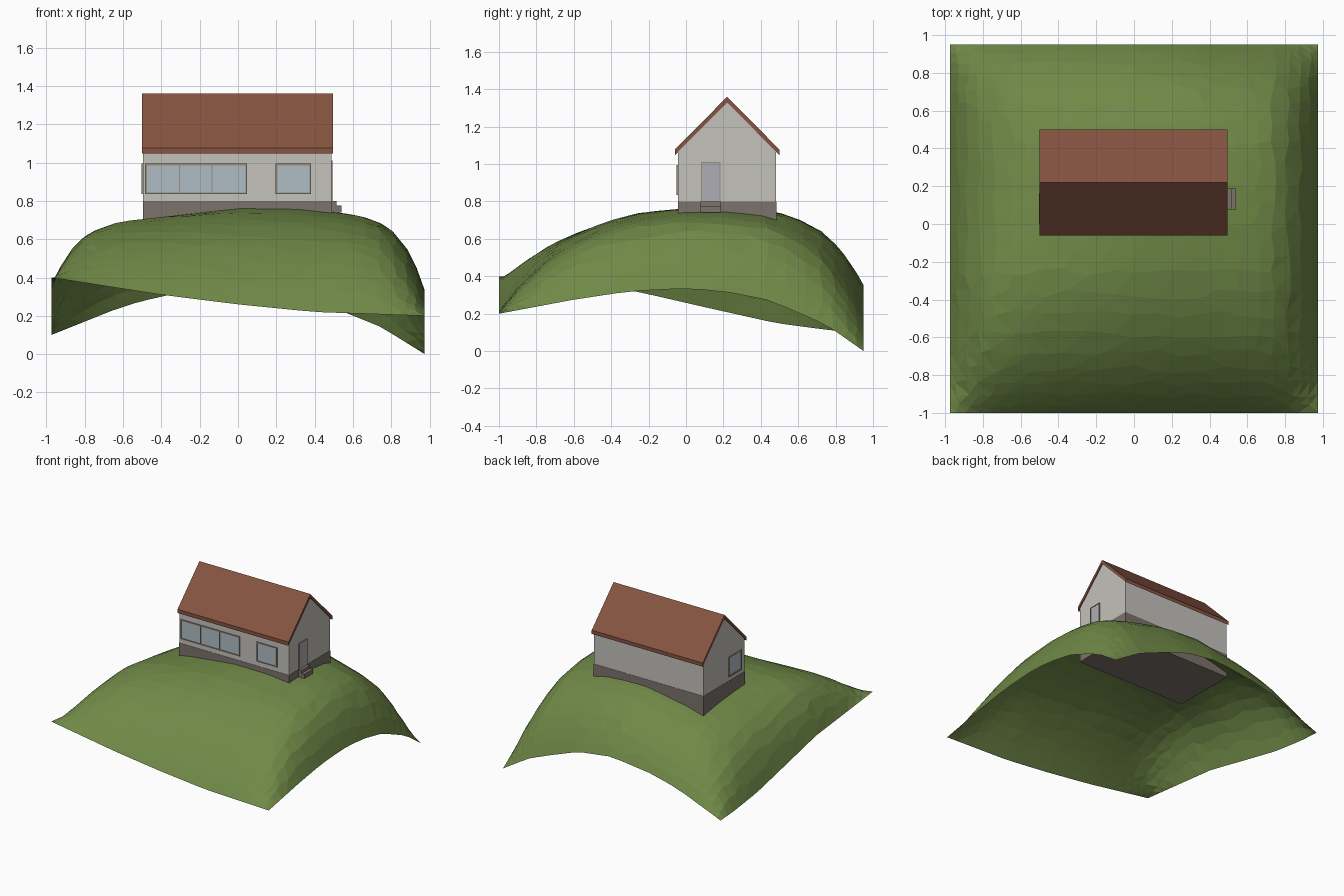
import bpy, bmesh, math, random

if "Cube" in bpy.data.objects:
    bpy.data.objects.remove(bpy.data.objects["Cube"])

random.seed(4)


def material(name, rgb):
    m = bpy.data.materials.new(name)
    m.diffuse_color = (*rgb, 1)
    m.use_nodes = True
    m.node_tree.nodes["Principled BSDF"].inputs["Base Color"].default_value = m.diffuse_color
    return m


GRASS = material("grass", (0.16, 0.25, 0.063))
ROOF = material("roof_tile", (0.24, 0.088, 0.052))
WALL = material("plaster", (0.56, 0.54, 0.50))
STONE = material("stone", (0.20, 0.17, 0.15))
GLASS = material("glass", (0.43, 0.51, 0.56))
FRAME = material("frame", (0.33, 0.27, 0.21))
DOOR = material("door_paint", (0.42, 0.42, 0.46))


def finish(bm, name, mat):
    bmesh.ops.recalc_face_normals(bm, faces=bm.faces)
    me = bpy.data.meshes.new(name)
    bm.to_mesh(me)
    bm.free()
    me.materials.append(mat)
    ob = bpy.data.objects.new(name, me)
    bpy.context.collection.objects.link(ob)
    return ob


def add_box(bm, lo, hi):
    verts = bmesh.ops.create_cube(bm, size=1)["verts"]
    for v in verts:
        v.co = [(a + b) / 2 + c * (b - a) for a, b, c in zip(lo, hi, v.co)]


def boxes(name, mat, *spans):
    bm = bmesh.new()
    for lo, hi in spans:
        add_box(bm, lo, hi)
    return finish(bm, name, mat)


def prism(name, mat, profile, x0, x1):
    """Extrude a (y, z) profile along x."""
    bm = bmesh.new()
    face = bm.faces.new([bm.verts.new((x0, y, z)) for y, z in profile])
    new = bmesh.ops.extrude_face_region(bm, geom=[face])["geom"]
    bmesh.ops.translate(bm, vec=(x1 - x0, 0, 0),
                        verts=[g for g in new if isinstance(g, bmesh.types.BMVert)])
    return finish(bm, name, mat)


# Terrain: a patch spanned by four border curves, raised by a flat-topped bump
X, Y0, Y1 = 0.975, -1.0, 0.95
FRONT = [(-X, .40), (-.4, .31), (0, .26), (.4, .22), (X, .20)]
BACK = [(-X, .10), (-.6, .25), (-.37, .31), (0, .355), (.3, .315), (.58, .21), (.75, .14), (X, 0)]
LEFT = [(Y0, .40), (-.27, .32), (.1, .235), (.48, .15), (.78, .11), (Y1, .10)]
RIGHT = [(Y0, .20), (-.6, .275), (-.3, .32), (0, .335), (.2, .32), (.45, .27), (.75, .14), (Y1, 0)]


def sample(curve, t):
    for (a, za), (b, zb) in zip(curve, curve[1:]):
        if t <= b:
            return za + (zb - za) * (t - a) / (b - a)
    return curve[-1][1]


def mix(a, b, t):
    return a + (b - a) * t


def ground(x, y):
    u, v = (x + X) / (2 * X), (y - Y0) / (Y1 - Y0)
    across = mix(sample(LEFT, y), sample(RIGHT, y), u)
    along = mix(sample(FRONT, x), sample(BACK, x), v)
    corners = mix(mix(.4, .2, u), mix(.1, 0, u), v)
    t = 2 * v - 1
    bump = .33 * (1 - abs(x / X) ** 9) * (1 - abs(t) ** (5 if t > 0 else 3.2))
    return across + along - corners + bump


N = 22
bm = bmesh.new()
bmesh.ops.create_grid(bm, x_segments=N, y_segments=N, size=1)
for v in bm.verts:
    pos = []
    for s in v.co.xy:
        if abs(s) < .999:
            s += random.uniform(-.022, .022)
        pos.append(mix(s, math.sin(s * math.pi / 2), .6))   # denser rows at the rim
    x, y = pos[0] * X, mix(Y0, Y1, (pos[1] + 1) / 2)
    v.co = (x, y, ground(x, y))
bmesh.ops.triangulate(bm, faces=bm.faces)
finish(bm, "terrain", GRASS)

# House body
WX0, WX1, WY0, WY1, RIDGE = -.495, .487, -.042, .482, .22
boxes("foundation", STONE, ((WX0 - .002, WY0 - .002, .605), (WX1 + .002, WY1 + .002, .80)))
prism("walls", WALL, [(WY0, .80), (WY1, .80), (WY1, 1.067), (RIDGE, 1.329), (WY0, 1.067)], WX0, WX1)
prism("roof", ROOF, [(-.06, 1.047), (-.06, 1.077), (RIDGE, 1.36), (.50, 1.077),
                     (.50, 1.047), (RIDGE, 1.33)], -.50, .495)


def window(name, axis, face, a, b, z0, z1, bars=()):
    """Window on a wall facing the negative x or y direction."""
    def span(p, q, z, w, depth):
        lo, hi = [0, 0, z], [0, 0, w]
        lo[axis], hi[axis] = face - depth, face + .01
        lo[1 - axis], hi[1 - axis] = p, q
        return lo, hi
    w = .009
    frame = [span(a, b, z0, z0 + w, .008), span(a, b, z1 - w, z1, .008)]
    frame += [span(p, p + w, z0 + w, z1 - w, .008) for p in (a, b - w)]
    frame += [span(p - w / 3, p + w / 3, z0 + w, z1 - w, .006) for p in bars]
    boxes(name + "_frame", FRAME, *frame)
    boxes(name + "_glass", GLASS, span(a + w, b - w, z0 + w, z1 - w, .003))


window("wide_window", 1, WY0, -.485, .047, .835, .995, (-.305, -.135))
window("small_window", 1, WY0, .197, .382, .835, .995)
window("side_window", 0, WX0, 0, .165, .835, .995)

# Door with jambs and two steps on the right gable
boxes("door", DOOR, ((WX1 - .01, .085, .80), (WX1 + .004, .18, 1.005)))
boxes("door_frame", FRAME,
      ((WX1 - .01, .08, .80), (WX1 + .007, .085, 1.01)),
      ((WX1 - .01, .18, .80), (WX1 + .007, .185, 1.01)),
      ((WX1 - .01, .085, 1.005), (WX1 + .007, .18, 1.01)))
boxes("steps", STONE,
      ((WX1, .077, .74), (.515, .188, .80)),
      ((.515, .077, .74), (.54, .188, .775)))
